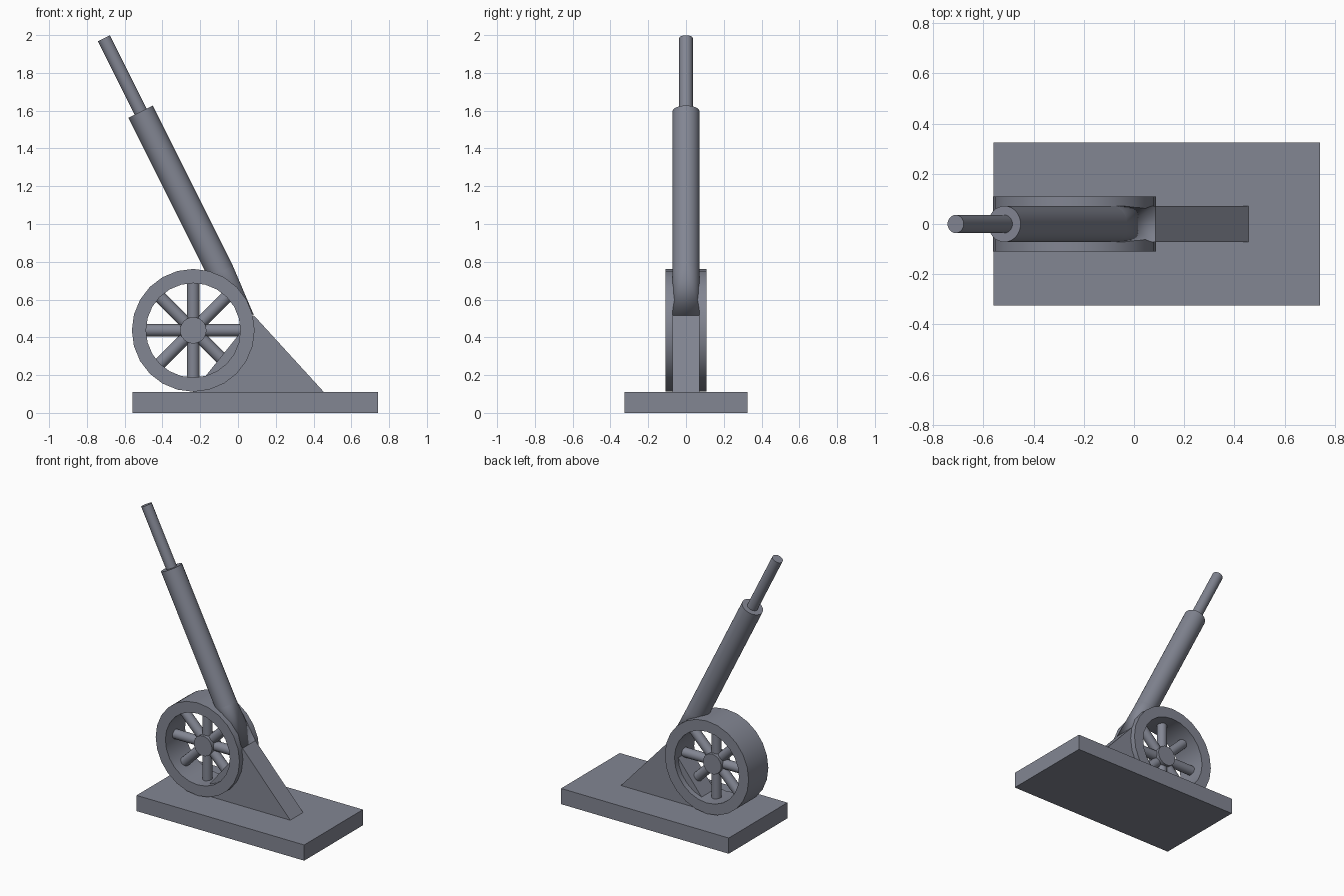
import bpy, bmesh, math
from mathutils import Vector, Matrix

if "Cube" in bpy.data.objects:
    bpy.data.objects.remove(bpy.data.objects["Cube"])

HUB = Vector((-0.237, 0, 0.437))         # wheel centre
APEX = (0.085, 0.515)                    # top of the wedge (x, z)
AXIS = Vector((-0.4472, 0, 0.8944))      # direction of the barrel
BREECH = Vector((-0.092, 0, 0.747))      # lower end of the round barrel
MUZZLE = Vector((-0.516, 0, 1.595))

steel = bpy.data.materials.new("dark_steel")
steel.diffuse_color = (0.225, 0.238, 0.29, 1)
steel.use_nodes = True
steel.node_tree.nodes["Principled BSDF"].inputs["Base Color"].default_value = steel.diffuse_color


def add_object(name, bm):
    bmesh.ops.recalc_face_normals(bm, faces=bm.faces[:])
    mesh = bpy.data.meshes.new(name)
    bm.to_mesh(mesh)
    bm.free()
    mesh.materials.append(steel)
    obj = bpy.data.objects.new(name, mesh)
    bpy.context.collection.objects.link(obj)
    return obj


def rod(bm, start, end, radius, sides):
    d = end - start
    m = Matrix.Translation((start + end) / 2) @ d.to_track_quat('Z', 'Y').to_matrix().to_4x4()
    bmesh.ops.create_cone(bm, cap_ends=True, segments=sides, radius1=radius,
                          radius2=radius, depth=d.length, matrix=m)


# flat base
bm = bmesh.new()
bmesh.ops.create_cube(bm, size=1, matrix=Matrix.Translation((0.091, 0, 0.055))
                      @ Matrix.Diagonal((1.30, 0.65, 0.11, 1)))
add_object("base", bm)

# triangular support
bm = bmesh.new()
face = bm.faces.new([bm.verts.new((x, -0.071, z))
                     for x, z in ((-0.24, 0.11), (0.455, 0.11), APEX)])
ext = bmesh.ops.extrude_face_region(bm, geom=[face])
bmesh.ops.translate(bm, vec=(0, 0.142, 0),
                    verts=[v for v in ext["geom"] if isinstance(v, bmesh.types.BMVert)])
add_object("support_wedge", bm)

# round barrel
bm = bmesh.new()
rod(bm, BREECH, MUZZLE, 0.072, 32)
add_object("barrel", bm)

# barrel foot: narrows from the round barrel to the wedge's top edge
bm = bmesh.new()
turn = AXIS.to_track_quat('Z', 'Y')
for i in range(32):
    a = 2 * math.pi * i / 32
    bm.verts.new(BREECH + turn @ Vector((0.072 * math.cos(a), 0.072 * math.sin(a), 0)))
for y in (-0.071, 0.071):
    bm.verts.new((APEX[0], y, APEX[1]))
bmesh.ops.convex_hull(bm, input=bm.verts[:])
add_object("barrel_foot", bm)

# thin rod out of the muzzle
bm = bmesh.new()
rod(bm, MUZZLE - AXIS * 0.05, MUZZLE + AXIS * 0.434, 0.036, 24)
add_object("muzzle_rod", bm)

# wide wheel rim: rectangular section swept round the hub
bm = bmesh.new()
N = 24
section = ((0.25, -0.109), (0.325, -0.109), (0.325, 0.109), (0.25, 0.109))
loops = [[bm.verts.new(HUB + Vector((r * math.cos(a), y, r * math.sin(a)))) for r, y in section]
         for a in (2 * math.pi * i / N for i in range(N))]
for i in range(N):
    a, b = loops[i], loops[(i + 1) % N]
    for j in range(4):
        k = (j + 1) % 4
        bm.faces.new((a[j], a[k], b[k], b[j]))
add_object("wheel_rim", bm)

# hub
bm = bmesh.new()
rod(bm, HUB - Vector((0, 0.05, 0)), HUB + Vector((0, 0.05, 0)), 0.07, 24)
add_object("wheel_hub", bm)

# eight spokes
bm = bmesh.new()
for i in range(8):
    a = math.pi / 4 * i
    d = Vector((math.cos(a), 0, math.sin(a)))
    rod(bm, HUB + d * 0.03, HUB + d * 0.26, 0.033, 16)
add_object("wheel_spokes", bm)

# smooth round parts, keep hard edges
for obj in bpy.context.collection.objects:
    obj.select_set(True)
    bpy.context.view_layer.objects.active = obj
bpy.ops.object.shade_smooth_by_angle(angle=math.radians(30))
